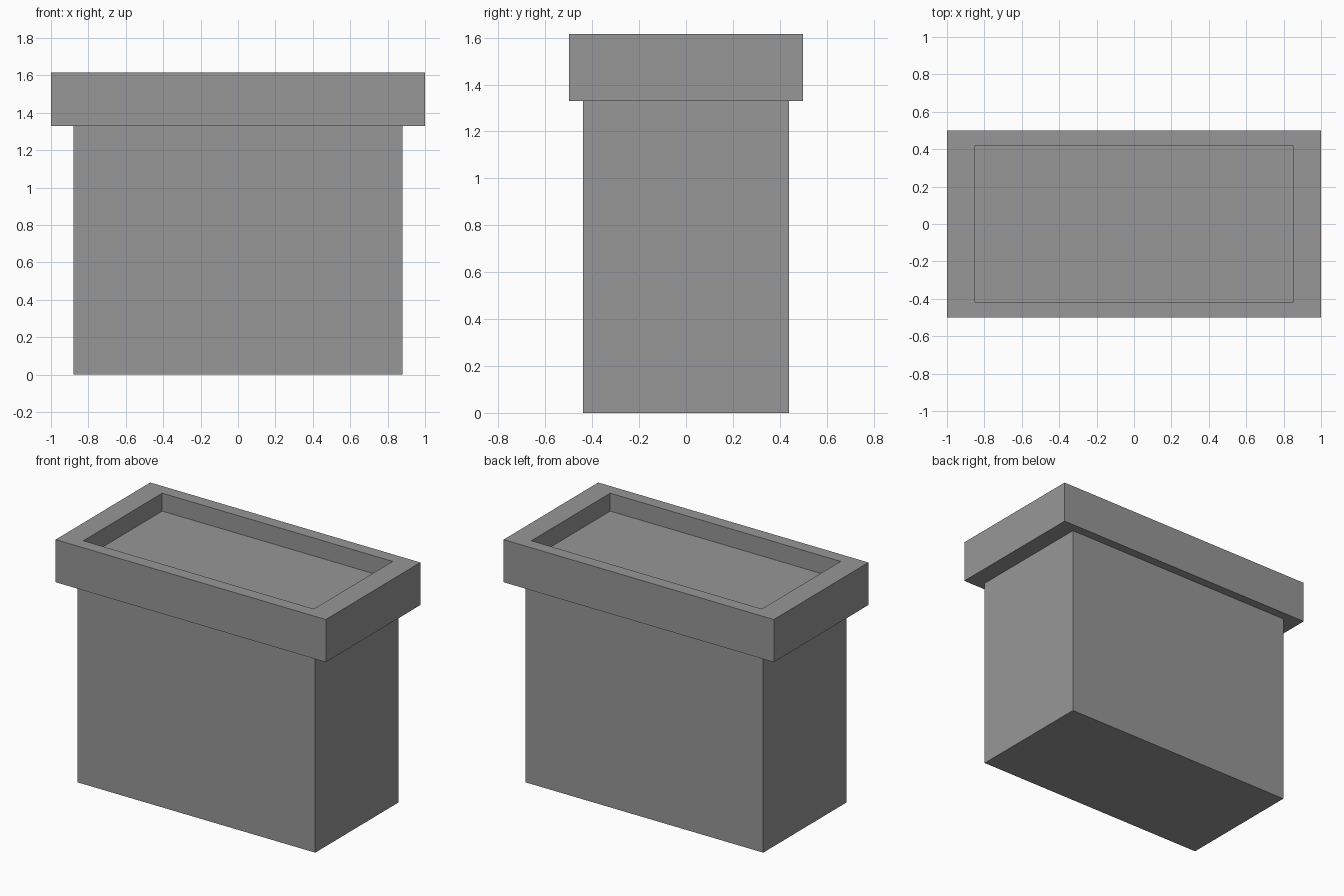
import bpy
import bmesh
from mathutils import Matrix

cube = bpy.data.objects.get("Cube")
if cube:
    bpy.data.objects.remove(cube, do_unlink=True)

GREY = (0.31, 0.31, 0.31, 1.0)
stone = bpy.data.materials.new("grey_stone")
stone.use_nodes = True
stone.diffuse_color = GREY
stone.node_tree.nodes["Principled BSDF"].inputs["Base Color"].default_value = GREY


def block(name, width, depth, bottom, top, border=0, recess=0):
    """Box standing between two heights, with an optional recess in its top."""
    bm = bmesh.new()
    size = Matrix.Diagonal((width, depth, top - bottom, 1))
    place = Matrix.Translation((0, 0, (top + bottom) / 2))
    bmesh.ops.create_cube(bm, size=1, matrix=place @ size)
    if recess:
        bm.normal_update()
        lid = max(bm.faces, key=lambda f: f.calc_center_median().z)
        # Inset the border, then push a new floor straight down
        bmesh.ops.inset_region(bm, faces=[lid], thickness=border)
        floor = bmesh.ops.extrude_discrete_faces(bm, faces=[lid])["faces"][0]
        bmesh.ops.translate(bm, verts=floor.verts, vec=(0, 0, -recess))
    bmesh.ops.recalc_face_normals(bm, faces=bm.faces)
    mesh = bpy.data.meshes.new(name)
    bm.to_mesh(mesh)
    bm.free()
    mesh.materials.append(stone)
    obj = bpy.data.objects.new(name, mesh)
    bpy.context.collection.objects.link(obj)
    return obj


# Plain pedestal body
block("planter_body", 1.76, 0.88, 0, 1.33)

# Overhanging rim with a shallow tray sunk into the top
rim = block("planter_rim", 2.0, 1.0, 1.33, 1.615, border=0.118, recess=0.12)

# The end borders are wider than the side borders
for v in rim.data.vertices:
    if abs(v.co.x) < 0.95:
        v.co.x *= 0.853 / abs(v.co.x)
